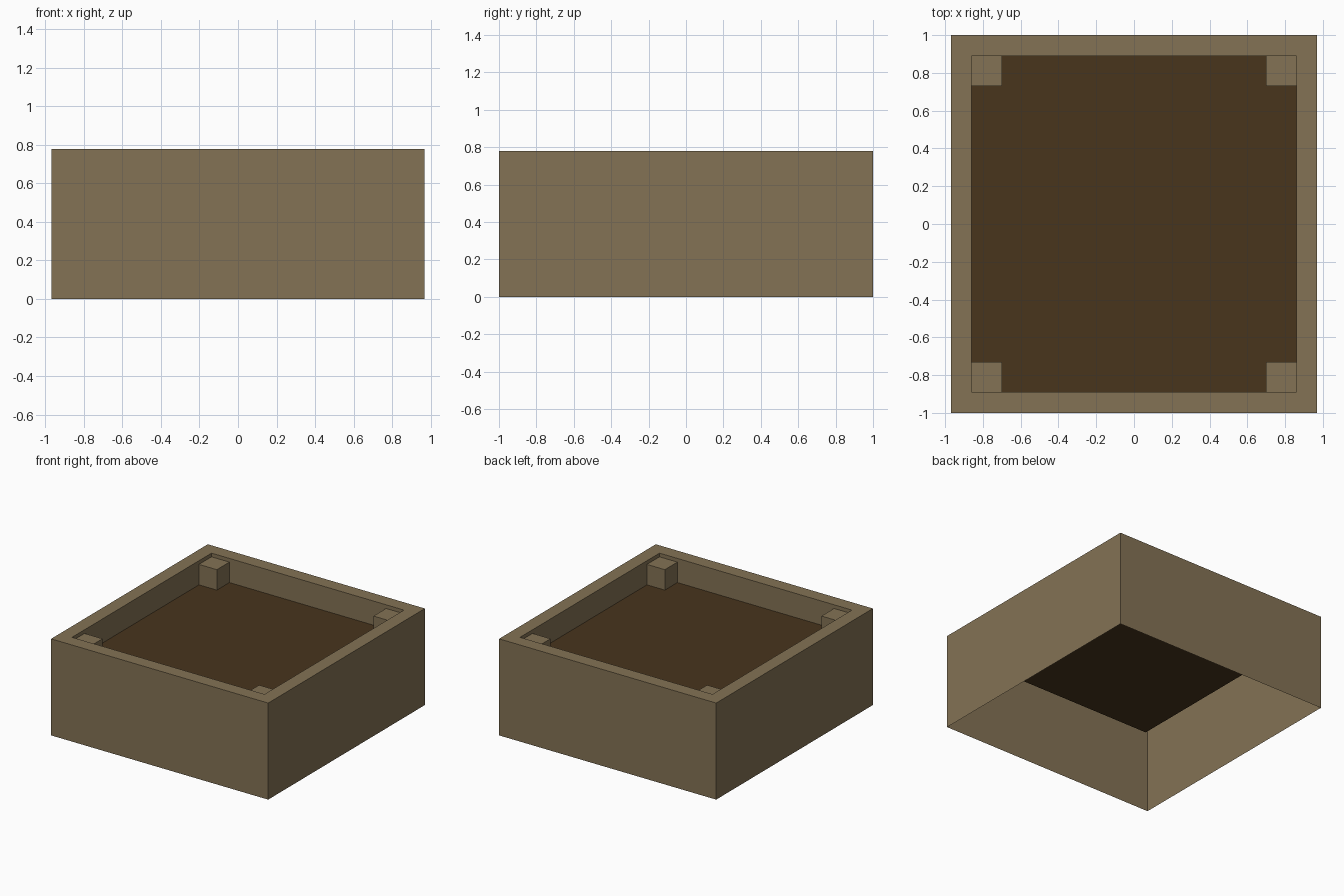
import bpy, bmesh

if "Cube" in bpy.data.objects:
    bpy.data.objects.remove(bpy.data.objects["Cube"])

OUT_X, OUT_Y = 0.97, 1.0      # outer half sizes
IN_X, IN_Y = 0.86, 0.89       # inner half sizes
RIM_Z, SOIL_Z, POST_Z = 0.78, 0.585, 0.75
POST = 0.16


def material(name, color):
    m = bpy.data.materials.new(name)
    m.diffuse_color = (*color, 1)
    m.use_nodes = True
    m.node_tree.nodes["Principled BSDF"].inputs["Base Color"].default_value = m.diffuse_color
    return m


wood = material("wood", (0.23, 0.17, 0.09))
earth = material("earth", (0.065, 0.035, 0.012))


def loft(name, rings, mat, cap=False):
    """Rectangular rings (x0, x1, y0, y1, z) joined in order."""
    bm = bmesh.new()
    loops = [[bm.verts.new((x, y, z)) for x, y in
              ((x0, y0), (x1, y0), (x1, y1), (x0, y1))]
             for x0, x1, y0, y1, z in rings]
    for a, b in zip(loops, loops[1:]):
        for i in range(4):
            j = (i + 1) % 4
            bm.faces.new((a[i], a[j], b[j], b[i]))
    if cap:
        bm.faces.new(loops[-1])
    me = bpy.data.meshes.new(name)
    bm.to_mesh(me)
    bm.free()
    me.materials.append(mat)
    ob = bpy.data.objects.new(name, me)
    bpy.context.collection.objects.link(ob)
    return ob


def ring(hx, hy, z):
    return (-hx, hx, -hy, hy, z)


# Planter walls: open-bottomed shell with a folded-in rim
loft("planter_walls", [ring(OUT_X, OUT_Y, 0), ring(OUT_X, OUT_Y, RIM_Z),
                       ring(IN_X, IN_Y, RIM_Z), ring(IN_X, IN_Y, SOIL_Z)], wood)

# Soil sheet between the inner walls
loft("soil", [ring(IN_X, IN_Y, SOIL_Z)], earth, cap=True)

# Corner posts standing on the soil
for side_y, sy in (("front", -1), ("back", 1)):
    for side_x, sx in (("left", -1), ("right", 1)):
        x0, x1 = sorted((sx * (IN_X - POST), sx * IN_X))
        y0, y1 = sorted((sy * (IN_Y - POST), sy * IN_Y))
        loft(f"{side_y}_{side_x}_post",
             [(x0, x1, y0, y1, SOIL_Z), (x0, x1, y0, y1, POST_Z)], wood, cap=True)
